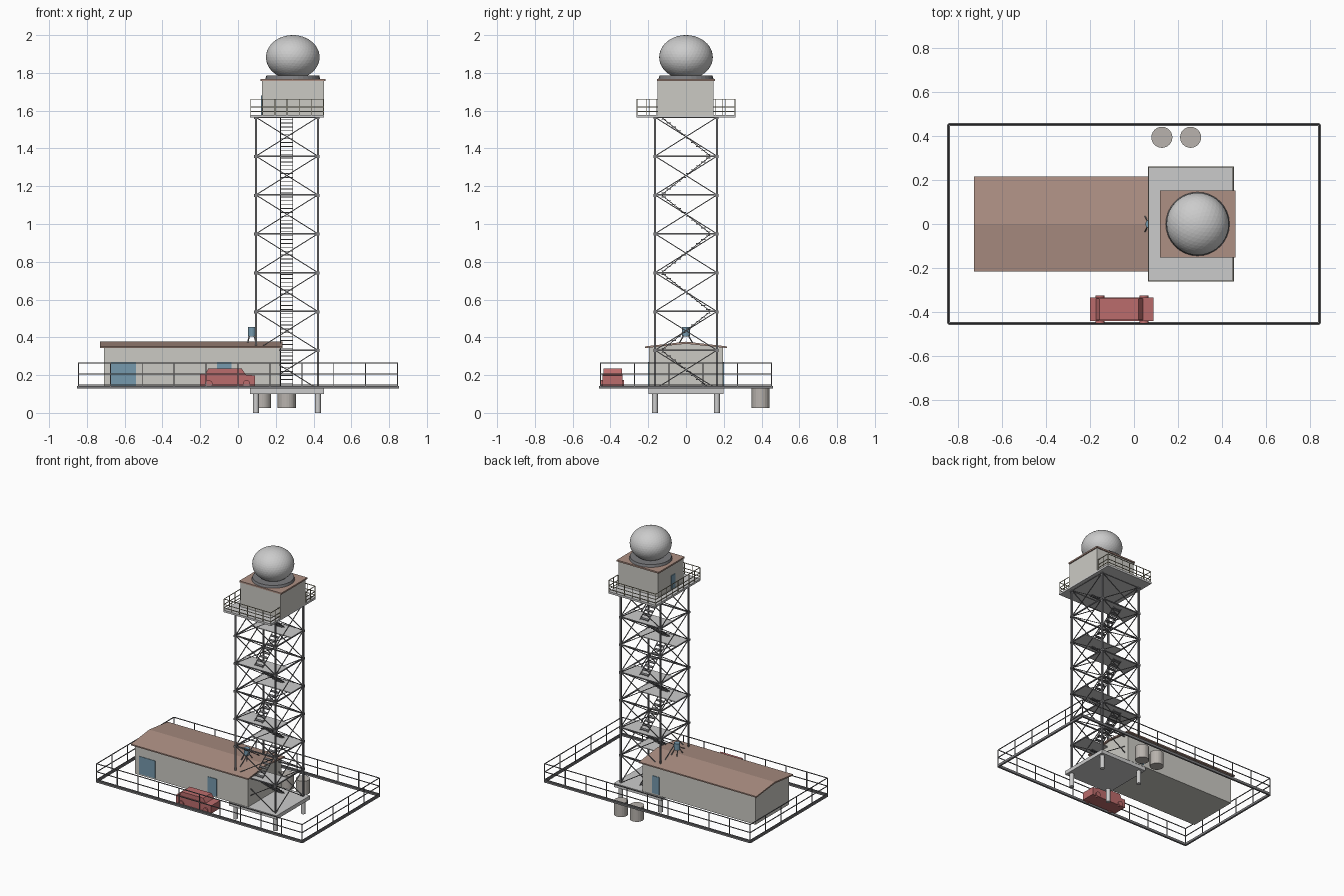
import bpy, bmesh
from mathutils import Vector, Matrix

if "Cube" in bpy.data.objects:
    bpy.data.objects.remove(bpy.data.objects["Cube"])

def mat(name, r, g, b):
    m = bpy.data.materials.new(name)
    m.diffuse_color = (r, g, b, 1)
    m.use_nodes = True
    m.node_tree.nodes["Principled BSDF"].inputs["Base Color"].default_value = m.diffuse_color
    return m

WALL = mat("wall_paint", .60, .59, .55)
ROOF = mat("roof_brown", .42, .28, .23)
BLUE = mat("door_blue", .18, .32, .42)
RED = mat("truck_red", .50, .15, .15)
DARK = mat("dark_steel", .20, .20, .21)
RAIL = mat("rail_paint", .45, .42, .30)
TANK = mat("tank_tan", .48, .45, .42)

def finish(name, bm, m=None):
    bmesh.ops.recalc_face_normals(bm, faces=bm.faces[:])
    me = bpy.data.meshes.new(name)
    bm.to_mesh(me)
    bm.free()
    ob = bpy.data.objects.new(name, me)
    bpy.context.collection.objects.link(ob)
    if m:
        me.materials.append(m)
    return ob

def add_box(bm, x0, x1, y0, y1, z0, z1):
    M = Matrix.Translation(((x0 + x1) / 2, (y0 + y1) / 2, (z0 + z1) / 2))
    bmesh.ops.create_cube(bm, size=1, matrix=M @ Matrix.Diagonal((x1 - x0, y1 - y0, z1 - z0, 1)))

def boxes(name, items, m=None):
    bm = bmesh.new()
    for b in items:
        add_box(bm, *b)
    return finish(name, bm, m)

def cylinder(name, x, y, z0, z1, r, m=None, r2=None, n=24):
    bm = bmesh.new()
    bmesh.ops.create_cone(bm, cap_ends=True, segments=n, radius1=r, radius2=r2 or r,
                          depth=z1 - z0, matrix=Matrix.Translation((x, y, (z0 + z1) / 2)))
    return finish(name, bm, m)

def bars(name, pairs, w, m=None):
    """Square bars of width w between pairs of points."""
    bm = bmesh.new()
    for p, q in pairs:
        p, q = Vector(p), Vector(q)
        d = q - p
        M = Matrix.Translation((p + q) / 2) @ d.to_track_quat('Z', 'Y').to_matrix().to_4x4()
        bmesh.ops.create_cube(bm, size=1, matrix=M @ Matrix.Diagonal((w, w, d.length, 1)))
    return finish(name, bm, m)

def prism(name, profile, a, b, m=None, axis='x'):
    """Extrude a (y,z) profile along x, or an (x,z) profile along y."""
    bm = bmesh.new()
    pt = (lambda t, u, v: (t, u, v)) if axis == 'x' else (lambda t, u, v: (u, t, v))
    A = [bm.verts.new(pt(a, *p)) for p in profile]
    B = [bm.verts.new(pt(b, *p)) for p in profile]
    n = len(A)
    bm.faces.new(A)
    bm.faces.new(B)
    for i in range(n):
        bm.faces.new((A[i], A[(i + 1) % n], B[(i + 1) % n], B[i]))
    return finish(name, bm, m)

def railing(path, n_per, z0, heights):
    """Posts and rails along a list of 2D points."""
    out = []
    for (a, b), n in zip(zip(path, path[1:]), n_per):
        for i in range(n + 1):
            x, y = a[0] + (b[0] - a[0]) * i / n, a[1] + (b[1] - a[1]) * i / n
            out.append(((x, y, z0), (x, y, heights[-1])))
        out += [((*a, h), (*b, h)) for h in heights]
    return out

# perimeter fence
FX, FY = .845, .453
ring = [(-FX, -FY), (FX, -FY), (FX, FY), (-FX, FY), (-FX, -FY)]
bars("fence", railing(ring, (10, 5, 10, 5), .13, (.147, .205, .265)), .005, DARK)
bars("fence_base", [((*a, .135), (*b, .135)) for a, b in zip(ring, ring[1:])], .013, DARK)

# main building
prism("building_walls", [(-.197, .13), (.197, .13), (.197, .348), (0, .368), (-.197, .348)], -.71, .22, WALL)
prism("building_roof", [(-.217, .343), (0, .366), (.217, .343), (.217, .352), (0, .377), (-.217, .352)],
      -.73, .235, ROOF)
boxes("building_doors", [(-.672, -.54, -.201, -.19, .14, .27), (-.11, -.035, -.201, -.19, .14, .27),
                         (.08, .14, .19, .201, .14, .27)], BLUE)

# small water tank on the building roof
cylinder("roof_tank", .073, 0, .405, .455, .021, BLUE, n=16)
bars("roof_tank_stand", [((.073 + sx * .012, sy * .012, .41), (.073 + sx * .025, sy * .04, .362))
                         for sx in (-1, 1) for sy in (-1, 1)], .005, DARK)

# tower foundation
CX, H = .259, .164
corners = [(CX - H, -H), (CX + H, -H), (CX + H, H), (CX - H, H)]
boxes("tower_base_slab", [(.064, .455, -.198, .198, .10, .128)])
for i, (x, y) in enumerate(corners):
    cylinder(f"foundation_pier_{i + 1}", x, y, 0, .10, .016, n=16)

# tower frame
levels = [.126 + (1.565 - .126) * i / 7 for i in range(8)]
bars("tower_legs", [((x, y, .12), (x, y, 1.565)) for x, y in corners], .011, DARK)
beams, braces = [], []
for a, b in zip(corners, corners[1:] + corners[:1]):
    for z in levels[1:]:
        beams.append(((*a, z), (*b, z)))
    for z0, z1 in zip(levels, levels[1:]):
        braces += [((*a, z0), (*b, z1)), ((*b, z0), (*a, z1))]
bars("tower_beams", beams, .008, DARK)
bars("tower_braces", braces, .005, DARK)
boxes("tower_joints", [(x - .009, x + .009, y - .009, y + .009, z - .01, z + .006)
                       for x, y in corners for z in levels[1:]], DARK)

# zigzag stairs and landings
landings, treads, stringers = [], [], []
for i, (z0, z1) in enumerate(zip(levels, levels[1:])):
    s = -1 if i % 2 == 0 else 1
    if i < 6:
        y0, y1 = sorted((s * .02, s * .16))
        landings.append((CX - .16, CX + .16, y0, y1, z1 - .003, z1 + .003))
    for k in range(10):
        t = (k + .5) / 10
        y, z = s * (-.13 + .26 * t), z0 + (z1 - z0) * t
        treads.append((.225, .29, y - .012, y + .012, z - .002, z + .002))
    stringers += [((x, -s * .13, z0), (x, s * .13, z1)) for x in (.225, .29)]
boxes("stair_landings", landings)
boxes("stair_treads", treads, DARK)
bars("stair_stringers", stringers, .004, DARK)

# lookout platform and its railing
boxes("upper_platform", [(.064, .455, -.262, .262, 1.563, 1.578)])
deck = [(.452, -.155), (.452, -.26), (.067, -.26), (.067, .26), (.452, .26), (.452, .155)]
bars("platform_railing", railing(deck, (2, 6, 8, 6, 2), 1.575, (1.595, 1.62, 1.66)), .004, RAIL)

# equipment cabin
boxes("cabin_walls", [(.127, .455, -.152, .145, 1.575, 1.76)], WALL)
boxes("cabin_roof", [(.118, .463, -.153, .153, 1.757, 1.768)], ROOF)
boxes("cabin_door", [(.123, .13, -.05, -.005, 1.578, 1.68)], BLUE)

# radome
cylinder("radome_base", .29, 0, 1.766, 1.786, .146, DARK, r2=.14, n=32)
bm = bmesh.new()
bmesh.ops.create_icosphere(bm, subdivisions=4, radius=1, matrix=Matrix.Translation((.29, 0, 1.883))
                           @ Matrix.Diagonal((.142, .142, .117, 1)))
finish("radome", bm)

# storage tanks behind the tower
for i, x in enumerate((.127, .258)):
    cylinder(f"storage_tank_{i + 1}", x, .395, .025, .128, .048, TANK)

# parked truck
prism("truck_body", [(-.2, .14), (.09, .14), (.09, .198), (.03, .203), (-.2, .203)], -.443, -.335, RED, 'y')
prism("truck_cabin", [(-.175, .2), (.042, .2), (.02, .235), (-.158, .235)], -.438, -.34, RED, 'y')
for i, (x, y) in enumerate([(-.155, -.442), (.045, -.442), (-.155, -.336), (.045, -.336)]):
    bm = bmesh.new()
    bmesh.ops.create_cone(bm, cap_ends=True, segments=16, radius1=.02, radius2=.02, depth=.018,
                          matrix=Matrix.Translation((x, y, .153)) @ Matrix.Rotation(1.5708, 4, 'X'))
    finish(f"truck_wheel_{i + 1}", bm, RED)
